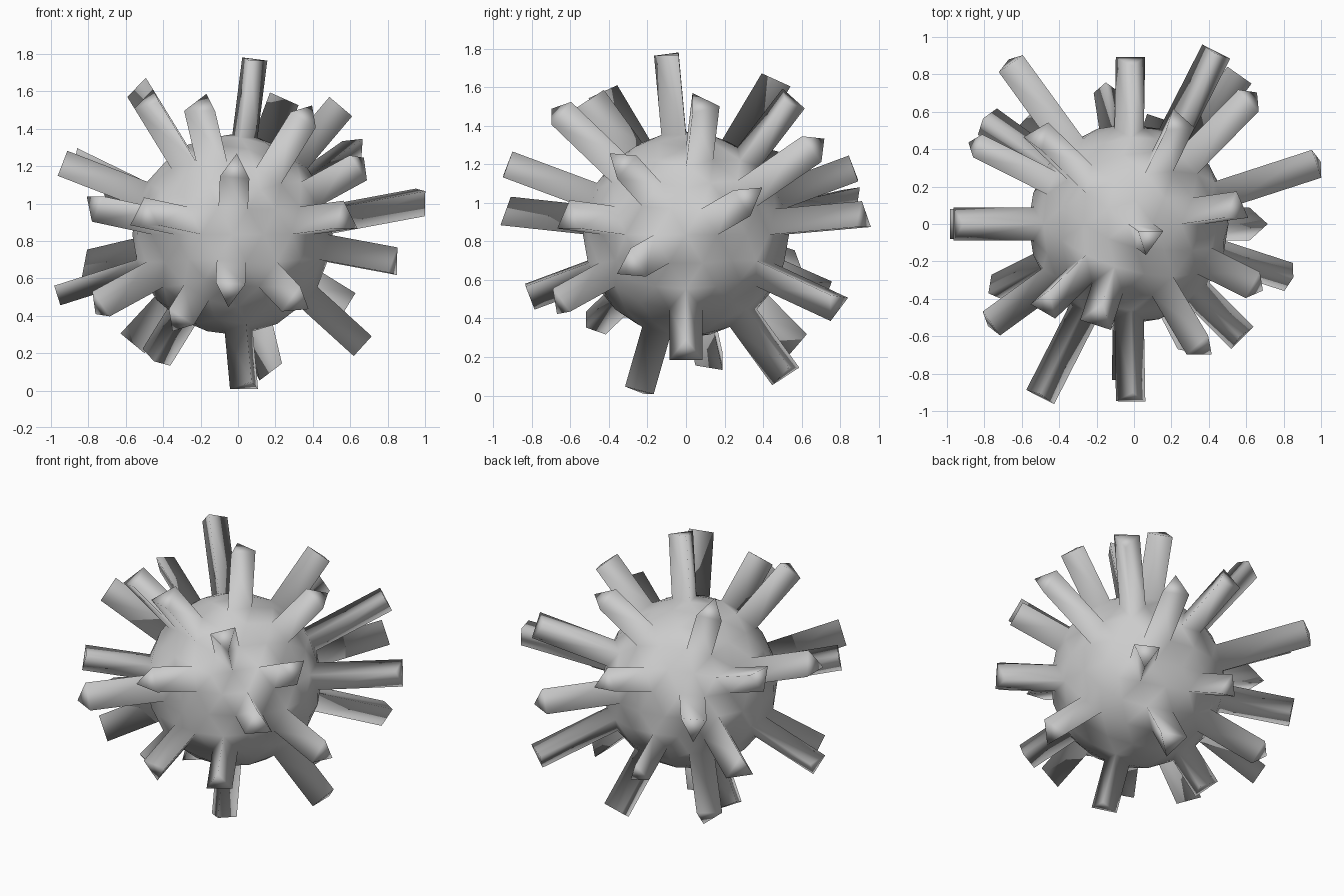
import bpy, bmesh
from mathutils import Vector

if "Cube" in bpy.data.objects:
    bpy.data.objects.remove(bpy.data.objects["Cube"])

CENTRE = Vector((-0.03, 0, 0.835))
RADIUS = 0.535
# approximate spike tip centres; each one picks the ball face it grows from
TIPS = [
    (.08, -.08, 1.77), (-.48, -.4, 1.57), (-.53, .46, 1.61), (-.2, -.48, 1.54),
    (.36, -.66, 1.48), (.24, .55, 1.53), (.55, .1, 1.51), (.62, .68, 1.3),
    (.65, -.33, 1.22), (-.94, 0, 1.21), (-.86, .42, 1.23), (-.03, -.93, 1.19),
    (-.03, .87, 1.18), (.98, .34, 1.02), (-.65, .88, 1.0), (-.5, -.92, .94),
    (.43, .92, .95), (.57, -.61, .93), (-.78, -.53, .96), (.84, -.28, .69),
    (-.79, .57, .7), (-.97, 0, .52), (-.76, -.32, .45), (-.05, -.81, .51),
    (.3, -.65, .45), (-.33, -.47, .36), (.57, .78, .49), (-.17, .74, .56),
    (-.55, .58, .3), (.66, 0, .23), (-.42, .15, .16), (.15, .5, .1), (.02, -.24, .02),
]

# ball
bm = bmesh.new()
bmesh.ops.create_icosphere(bm, subdivisions=3, radius=RADIUS)
bm.normal_update()

# choose the nearest face to each tip direction
picks = {}
for tip in TIPS:
    v = Vector(tip) - CENTRE
    face = max(bm.faces, key=lambda f: f.calc_center_median().normalized().dot(v.normalized()))
    picks[face] = v.dot(face.normal) - face.calc_center_median().dot(face.normal)

# extrude the spikes
for face, length in picks.items():
    n = face.normal.copy()
    new = bmesh.ops.extrude_discrete_faces(bm, faces=[face])["faces"][0]
    bmesh.ops.translate(bm, verts=new.verts, vec=n * length)

bmesh.ops.translate(bm, verts=bm.verts, vec=CENTRE)
bmesh.ops.recalc_face_normals(bm, faces=bm.faces)
for f in bm.faces:
    f.smooth = True
me = bpy.data.meshes.new("spiked_ball")
bm.to_mesh(me)
bm.free()
ob = bpy.data.objects.new("spiked_ball", me)
bpy.context.collection.objects.link(ob)
